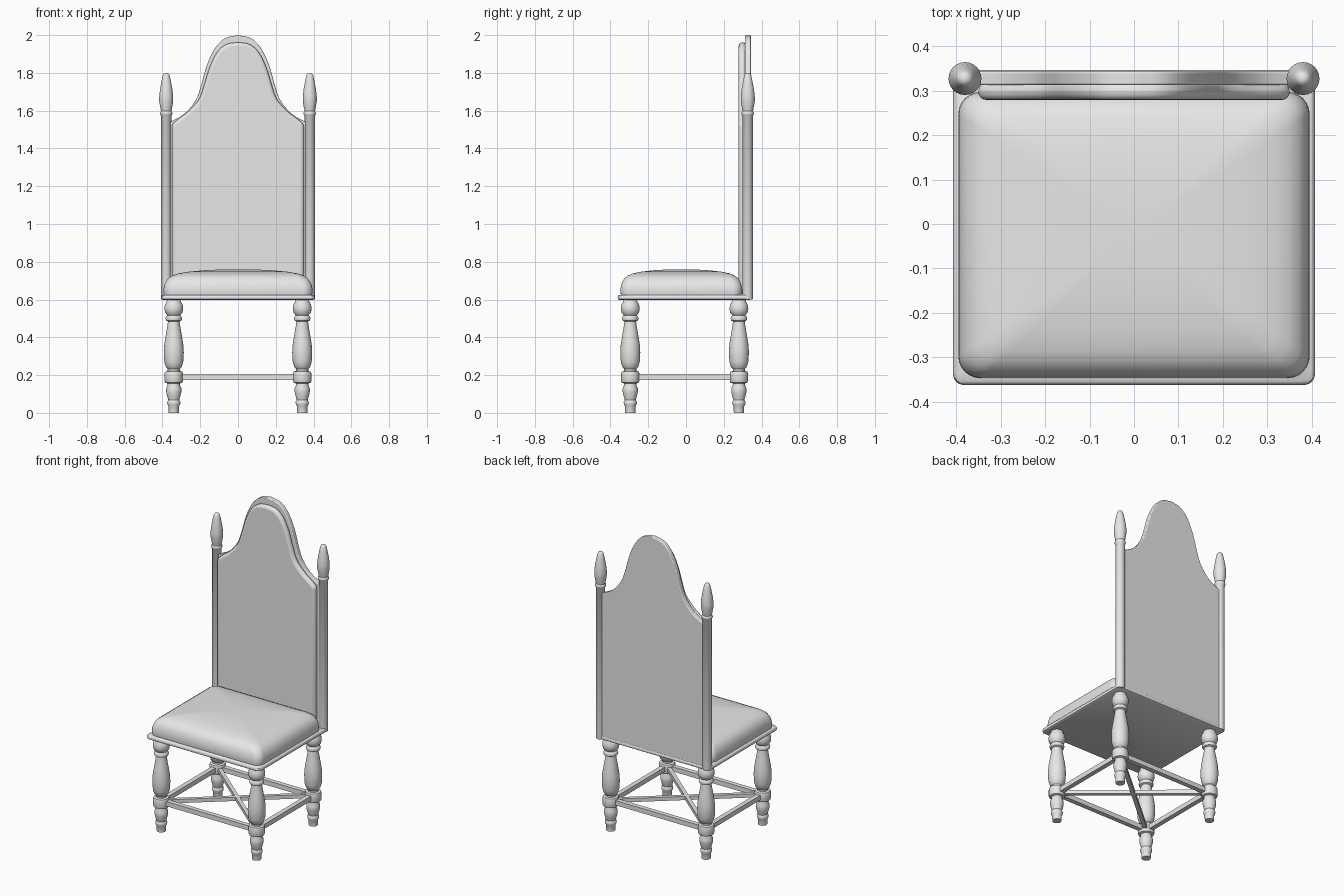
import bpy, bmesh, math
from mathutils import Vector

cube = bpy.data.objects.get("Cube")
if cube:
    bpy.data.objects.remove(cube, do_unlink=True)

grey = bpy.data.materials.new("plain_grey")
grey.use_nodes = True
grey.diffuse_color = (0.8, 0.8, 0.8, 1)
grey.node_tree.nodes["Principled BSDF"].inputs["Base Color"].default_value = (0.8, 0.8, 0.8, 1)


def finish(name, bm, loc=(0, 0, 0), bevel=0, angle=40):
    bmesh.ops.recalc_face_normals(bm, faces=bm.faces)
    mesh = bpy.data.meshes.new(name)
    bm.to_mesh(mesh)
    bm.free()
    mesh.materials.append(grey)
    ob = bpy.data.objects.new(name, mesh)
    ob.location = loc
    bpy.context.collection.objects.link(ob)
    if bevel:
        mod = ob.modifiers.new("soft_edge", "BEVEL")
        mod.width, mod.segments, mod.limit_method = bevel, 4, "ANGLE"
        mod.angle_limit = math.radians(50)
    bpy.ops.object.select_all(action="DESELECT")
    ob.select_set(True)
    bpy.context.view_layer.objects.active = ob
    bpy.ops.object.shade_smooth_by_angle(angle=math.radians(angle))
    return ob


def loft(bm, rings):
    """Skin a stack of equal-length point loops and cap both ends."""
    loops = [[bm.verts.new(p) for p in ring] for ring in rings]
    for a, b in zip(loops, loops[1:]):
        for i in range(len(a)):
            j = (i + 1) % len(a)
            bm.faces.new((a[i], a[j], b[j], b[i]))
    bm.faces.new(loops[0][::-1])
    bm.faces.new(loops[-1])


def smooth_path(pts, steps=4):
    """Catmull-Rom curve through the given 2D points."""
    p = [Vector(q) for q in pts]
    p = [p[0] * 2 - p[1]] + p + [p[-1] * 2 - p[-2]]
    out = []
    for a, b, c, d in zip(p, p[1:], p[2:], p[3:]):
        for k in range(steps):
            t = k / steps
            out.append(0.5 * (2 * b + (c - a) * t + (2 * a - 5 * b + 4 * c - d) * t * t
                              + (3 * b - a - 3 * c + d) * t ** 3))
    return out + [p[-2]]


def lathe(name, profile, loc, sides=24):
    bm = bmesh.new()
    turn = [2 * math.pi * i / sides for i in range(sides)]
    loft(bm, [[(r * math.cos(a), r * math.sin(a), z) for a in turn] for r, z in profile])
    return finish(name, bm, loc)


def rounded_rect(hx, hy, r, n=6):
    pts = []
    for k, (sx, sy) in enumerate(((1, 1), (-1, 1), (-1, -1), (1, -1))):
        for i in range(n + 1):
            a = math.pi / 2 * (k + i / n)
            pts.append((sx * (hx - r) + r * math.cos(a), sy * (hy - r) + r * math.sin(a)))
    return pts


def bar(name, a, b, width, height):
    a, b = Vector(a), Vector(b)
    along = (b - a).normalized()
    side = along.cross(Vector((0, 0, 1))) * width / 2
    up = Vector((0, 0, height / 2))
    bm = bmesh.new()
    loft(bm, [[p + side + up, p - side + up, p - side - up, p + side - up] for p in (a, b)])
    return finish(name, bm)


def arched_slab(name, base, half, y_front, y_back, bevel):
    """Slab with a mirrored arched top; half runs from shoulder to crown."""
    curve = smooth_path(half)
    right = [Vector((half[0][0], base))] + curve
    outline = right + [Vector((-p.x, p.y)) for p in reversed(right[:-1])]
    bm = bmesh.new()
    loft(bm, [[(p.x, y, p.y) for p in outline] for y in (y_back, y_front)])
    return finish(name, bm, bevel=bevel)


# Turned legs
leg_profile = [(0.027, 0), (0.028, 0.035), (0.034, 0.045), (0.035, 0.058), (0.029, 0.068),
               (0.034, 0.085), (0.040, 0.11), (0.040, 0.13), (0.032, 0.148), (0.032, 0.156),
               (0.045, 0.16), (0.048, 0.168), (0.048, 0.21), (0.045, 0.218), (0.032, 0.222),
               (0.032, 0.232), (0.042, 0.243), (0.050, 0.27), (0.053, 0.32), (0.050, 0.365),
               (0.041, 0.42), (0.034, 0.46), (0.031, 0.484), (0.041, 0.489), (0.044, 0.50),
               (0.040, 0.511), (0.034, 0.516), (0.046, 0.53), (0.050, 0.55), (0.047, 0.572),
               (0.038, 0.588), (0.034, 0.605)]
LX, LF, LB, SZ = 0.34, -0.295, 0.28, 0.19
for side, sx in (("left", 1), ("right", -1)):
    for end, y in (("front", LF), ("back", LB)):
        lathe(f"{end}_{side}_leg", leg_profile, (sx * LX, y, 0))

# Stretchers around the legs and crossing between them
for end, y in (("front", LF), ("back", LB)):
    bar(f"{end}_stretcher", (-LX, y, SZ), (LX, y, SZ), 0.03, 0.03)
for side, x in (("left", LX), ("right", -LX)):
    bar(f"{side}_stretcher", (x, LF, SZ), (x, LB, SZ), 0.03, 0.03)
    bar(f"{side}_diagonal_stretcher", (x, LF, SZ), (-x, LB, SZ), 0.024, 0.024)

# Seat board with a rounded rim
bm = bmesh.new()
rim = [(0.008, 0.598), (0.002, 0.602), (0, 0.611), (0.002, 0.62), (0.008, 0.625)]
loft(bm, [[(x, y - 0.008, z) for x, y in rounded_rect(0.407 - d, 0.354 - d, 0.025)] for d, z in rim])
finish("seat_board", bm)

# Domed seat cushion
bm = bmesh.new()
dome = [(0.99, 0.62), (1, 0.64), (0.995, 0.665), (0.975, 0.69), (0.94, 0.711), (0.88, 0.727),
        (0.8, 0.738), (0.65, 0.748), (0.45, 0.755), (0.25, 0.759), (0.08, 0.76)]
loft(bm, [[(x * s, y * s - 0.025, z) for x, y in rounded_rect(0.395, 0.322, 0.05)] for s, z in dome])
finish("seat_cushion", bm, angle=60)

# Arched back panel and its padding
arch = [(0.375, 1.54), (0.345, 1.547), (0.28, 1.587), (0.225, 1.655), (0.195, 1.735),
        (0.165, 1.84), (0.122, 1.93), (0.07, 1.983), (0, 2.0)]
arched_slab("back_panel", 0.6, arch, 0.312, 0.343, 0.005)
pad = [(0.35, 1.49), (0.347, 1.525), (0.32, 1.553), (0.265, 1.595), (0.207, 1.66), (0.178, 1.74),
       (0.15, 1.83), (0.11, 1.91), (0.06, 1.952), (0, 1.962)]
arched_slab("back_cushion", 0.63, pad, 0.279, 0.318, 0.018)

# Back posts with pointed finials
post_profile = [(0.026, 0.6), (0.027, 0.61), (0.027, 1.572), (0.031, 1.577), (0.033, 1.585),
                (0.031, 1.593), (0.028, 1.598), (0.032, 1.62), (0.037, 1.65), (0.037, 1.675),
                (0.033, 1.71), (0.025, 1.755), (0.018, 1.787), (0.012, 1.797), (0.004, 1.8)]
for side, sx in (("left", 1), ("right", -1)):
    lathe(f"{side}_back_post", post_profile, (sx * 0.38, 0.327, 0))
